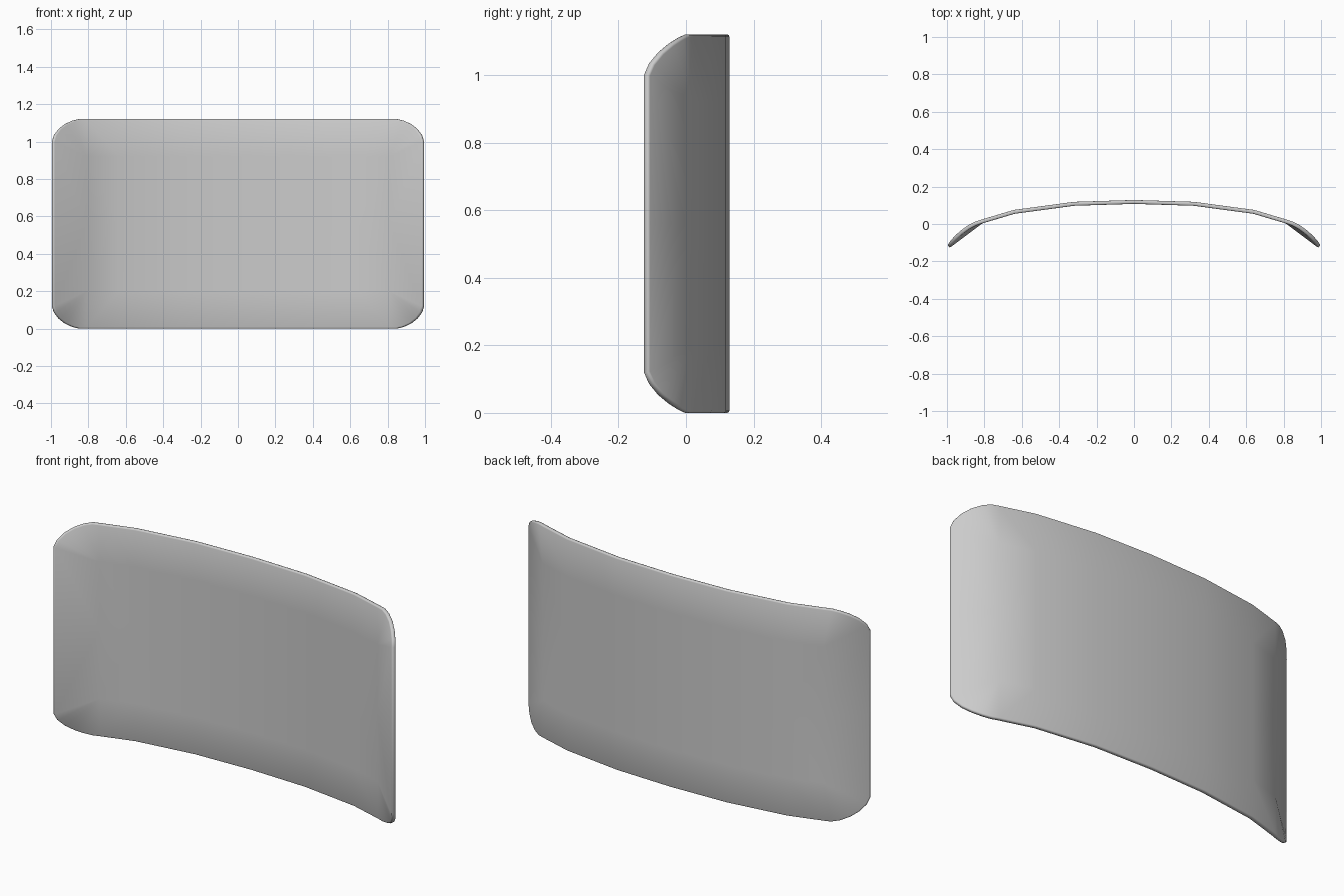
import bpy, bmesh, math

if "Cube" in bpy.data.objects:
    bpy.data.objects.remove(bpy.data.objects["Cube"])

H = 0.56                                   # half height
COLS = [(0, .118), (.32, .108), (.64, .065), (.815, .013)]   # x, y along the curve
# rounded corner: x, y, z above the middle
CORNER = [(.85, .001, H), (.886, -.018, .551), (.925, -.046, .533),
          (.958, -.077, .507), (.982, -.104, .474), (.992, -.119, .44)]

# one quarter of the curved panel
bm = bmesh.new()
cols = [[bm.verts.new((x, y, z)) for z in (0, .36, H)] for x, y in COLS]
for a, b in zip(cols, cols[1:]):
    for i in range(2):
        bm.faces.new((a[i], b[i], b[i + 1], a[i + 1]))
arc = [bm.verts.new(p) for p in CORNER]
end = bm.verts.new((.992, -.119, 0))
base, hub, top = cols[-1]
rim = [top] + arc
for p, q in zip(rim, rim[1:]):
    bm.faces.new((hub, q, p))
bm.faces.new((base, end, arc[-1], hub))
bmesh.ops.recalc_face_normals(bm, faces=bm.faces)
mesh = bpy.data.meshes.new("curved_panel")
for f in bm.faces:
    f.smooth = True
bm.to_mesh(mesh)
bm.free()
panel = bpy.data.objects.new("curved_panel", mesh)
panel.location.z = H
bpy.context.collection.objects.link(panel)

# mirror to the full panel, thicken, soften the rim
m = panel.modifiers.new("mirror", 'MIRROR')
m.use_axis = (True, False, True)
m.use_clip = True
s = panel.modifiers.new("thickness", 'SOLIDIFY')
s.thickness = 0.021
s.offset = 0
b = panel.modifiers.new("soft_rim", 'BEVEL')
b.width = 0.007
b.segments = 2
b.limit_method = 'ANGLE'
b.angle_limit = math.radians(50)
